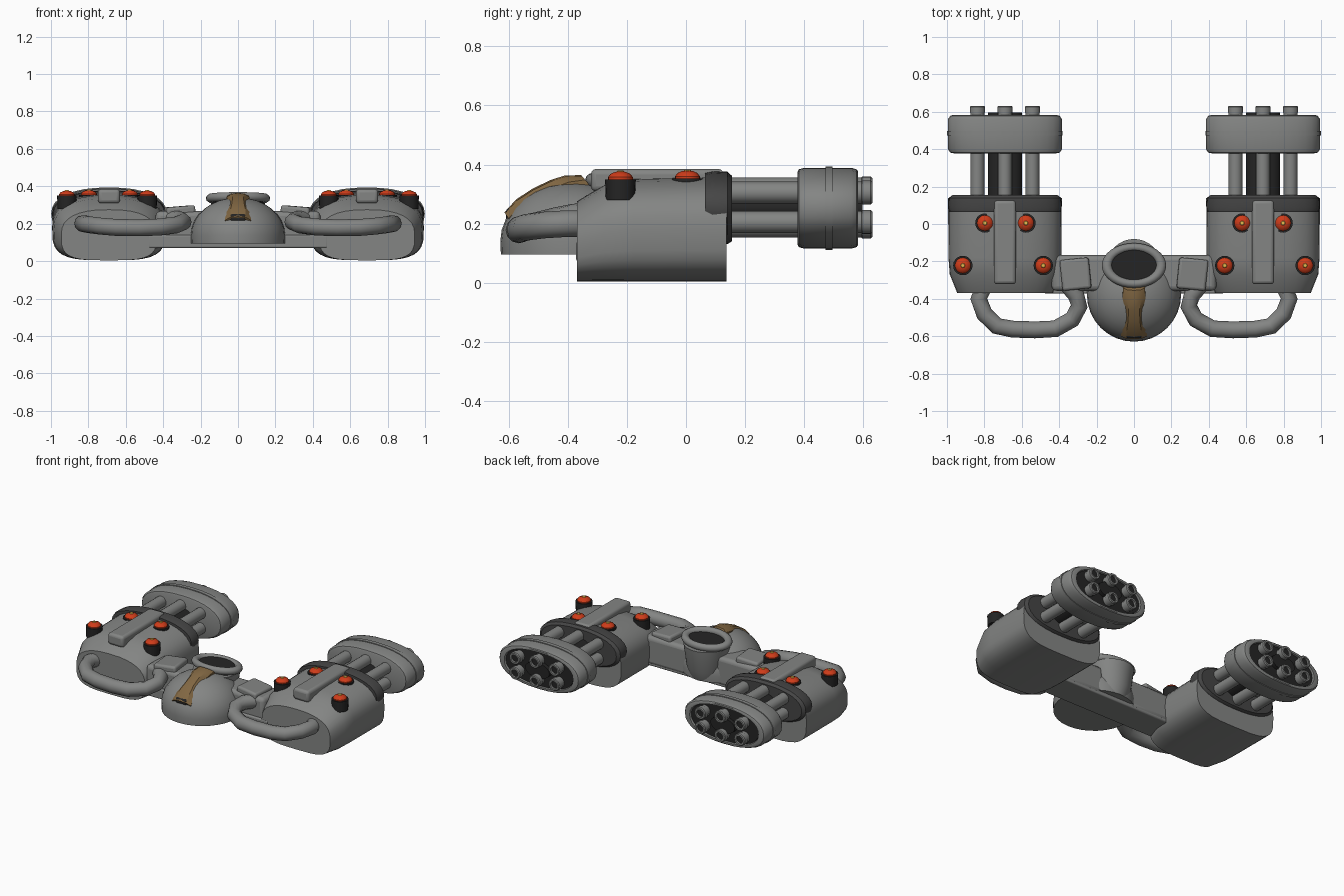
import bpy, bmesh, math
from mathutils import Vector, Matrix

if "Cube" in bpy.data.objects:
    bpy.data.objects.remove(bpy.data.objects["Cube"])


def mat(name, rgb):
    m = bpy.data.materials.new(name)
    m.diffuse_color = (*rgb, 1)
    m.use_nodes = True
    m.node_tree.nodes["Principled BSDF"].inputs["Base Color"].default_value = m.diffuse_color
    return m


GREY = mat("grey_metal", (0.23, 0.235, 0.23))
DARK = mat("dark_grey", (0.06, 0.06, 0.06))
BLACK = mat("black", (0.018, 0.018, 0.018))
RED = mat("red", (0.62, 0.045, 0.01))
YELLOW = mat("yellow", (0.8, 0.5, 0.08))
BROWN = mat("brown", (0.22, 0.135, 0.055))


def finish(name, bm, material, angle=35, bevel=0):
    bmesh.ops.recalc_face_normals(bm, faces=bm.faces)
    me = bpy.data.meshes.new(name)
    bm.to_mesh(me)
    bm.free()
    me.materials.append(material)
    ob = bpy.data.objects.new(name, me)
    bpy.context.collection.objects.link(ob)
    if bevel:
        b = ob.modifiers.new("bevel", "BEVEL")
        b.width, b.segments, b.limit_method = bevel, 3, "ANGLE"
    bpy.ops.object.select_all(action="DESELECT")
    ob.select_set(True)
    bpy.context.view_layer.objects.active = ob
    bpy.ops.object.shade_smooth_by_angle(angle=math.radians(angle))
    return ob


def skin(name, rings, material, angle=35, cap=True, closed=False):
    """Bridge equal rings of points into a surface."""
    bm = bmesh.new()
    vs = [[bm.verts.new(p) for p in r] for r in rings]
    n = len(vs[0])
    for i in range(len(vs) - (0 if closed else 1)):
        a, b = vs[i], vs[(i + 1) % len(vs)]
        for j in range(n):
            k = (j + 1) % n
            bm.faces.new((a[j], a[k], b[k], b[j]))
    if cap and not closed:
        bm.faces.new(vs[0])
        bm.faces.new(vs[-1])
    return finish(name, bm, material, angle)


def oval(cx, y, hw, z0, z1, low=2, high=2, n=32):
    """Upright oval section with separate squareness below and above."""
    out = []
    for i in range(n):
        t = 2 * math.pi * i / n
        c, s = math.cos(t), math.sin(t)
        e = 2 / (high if s >= 0 else low)
        out.append((cx + hw * math.copysign(abs(c) ** e, c), y,
                    (z0 + z1) / 2 + (z1 - z0) / 2 * math.copysign(abs(s) ** e, s)))
    return out


def cyl_y(name, x, z, r, y0, y1, material, n=16):
    return skin(name, [oval(x, y, r, z - r, z + r, n=n) for y in (y0, y1)], material)


def lathe(name, x, y, profile, material, n=20):
    return skin(name, [[(x + r * math.cos(2 * math.pi * i / n), y + r * math.sin(2 * math.pi * i / n), z)
                        for i in range(n)] for r, z in profile], material)


def box(name, centre, size, material, bevel=0.01, rot=Matrix()):
    bm = bmesh.new()
    bmesh.ops.create_cube(bm, size=1, matrix=Matrix.Translation(centre) @ rot @ Matrix.Diagonal((*size, 1)))
    return finish(name, bm, material, 35, bevel)


def tube(name, pts, r, material, n=12):
    pts = [Vector(p) for p in pts]
    rings = []
    for i, p in enumerate(pts):
        d = (pts[min(i + 1, len(pts) - 1)] - pts[max(i - 1, 0)]).normalized()
        side = d.cross(Vector((0, 0, 1))).normalized()
        up = side.cross(d)
        rings.append([p + r * (math.cos(2 * math.pi * j / n) * side + math.sin(2 * math.pi * j / n) * up)
                      for j in range(n)])
    return skin(name, rings, material, 60)


for s, tag in ((1, "right"), (-1, "left")):
    cx = s * 0.69
    # gun housing with tapered front
    skin(f"{tag}_housing", [oval(cx, y, w, 0.004, z, 3.6, 2.5) for y, w, z in
         ((-0.37, 0.255, 0.275), (-0.27, 0.295, 0.335), (-0.18, 0.302, 0.352), (0.138, 0.304, 0.36))],
         GREY)
    # dark collar behind the barrels
    skin(f"{tag}_collar", [oval(cx, y, w, z0, z1, 2.3, 2.3) for y, w, z0, z1 in
         ((0.065, 0.296, 0.14, 0.372), (0.09, 0.303, 0.13, 0.378), (0.14, 0.3, 0.13, 0.376),
          (0.155, 0.28, 0.14, 0.362))], DARK)
    # top rib
    box(f"{tag}_top_rib", (cx, -0.097, 0.347), (0.118, 0.45, 0.076), GREY, 0.018)
    # barrel shroud, raised band and recessed face
    skin(f"{tag}_shroud", [oval(cx, y, 0.305 * k, 0.252 - 0.137 * k, 0.252 + 0.137 * k, 2.3, 2.3)
         for y, k in ((0.378, 0.9), (0.382, 0.96), (0.4, 1), (0.56, 1), (0.578, 0.96), (0.582, 0.92),
                      (0.582, 0.84), (0.565, 0.82))], GREY)
    skin(f"{tag}_shroud_band", [oval(cx, y, 0.309, 0.111, 0.394, 2.3, 2.3) for y in (0.472, 0.497)], GREY)
    skin(f"{tag}_shroud_face", [oval(cx, y, 0.25, 0.14, 0.364, 2.3, 2.3) for y in (0.56, 0.572)], BLACK)
    # spindle and six barrels with dark bores
    skin(f"{tag}_spindle", [oval(cx, y, 0.09, 0.2, 0.305) for y in (0.15, 0.597)], BLACK)
    for i, (dx, z) in enumerate(((0, 0.319), (0, 0.19), (0.147, 0.305), (0.147, 0.205),
                                 (-0.147, 0.305), (-0.147, 0.205))):
        skin(f"{tag}_barrel_{i}", [oval(cx + dx, y, r, z - r, z + r, n=16) for y, r in
             ((0.15, 0.037), (0.595, 0.037), (0.596, 0.041), (0.625, 0.041), (0.631, 0.036),
              (0.631, 0.025), (0.615, 0.025))], GREY)
        cyl_y(f"{tag}_bore_{i}", cx + dx, z, 0.0245, 0.612, 0.618, BLACK, 12)
    # indicator lamps
    for i, (dx, y, z) in enumerate(((-0.112, 0.005, 0.348), (0.107, 0.005, 0.348),
                                    (-0.205, -0.222, 0.345), (0.225, -0.222, 0.345))):
        lathe(f"{tag}_lamp_base_{i}", cx + s * dx, y, ((0.05, z - 0.065), (0.052, z + 0.005)), BLACK)
        lathe(f"{tag}_lamp_{i}", cx + s * dx, y, ((0.042, z + 0.002), (0.042, z + 0.012),
              (0.034, z + 0.023), (0.018, z + 0.03), (0.002, z + 0.032)), RED)
        lathe(f"{tag}_lamp_tip_{i}", cx + s * dx, y, ((0.014, z + 0.029), (0.01, z + 0.034)), YELLOW, 8)
    # looped front handle
    tube(f"{tag}_handle", [(s * x, y, z) for x, y, z in (
        (0.80, -0.33, 0.2), (0.83, -0.40, 0.2), (0.80, -0.48, 0.195), (0.735, -0.545, 0.187),
        (0.65, -0.562, 0.18), (0.53, -0.566, 0.178), (0.42, -0.56, 0.182), (0.33, -0.51, 0.193),
        (0.293, -0.44, 0.21), (0.31, -0.38, 0.222), (0.36, -0.32, 0.225))], 0.045, GREY)
    # arm between centre and housing, with a raised pad
    box(f"{tag}_arm", (s * 0.27, -0.262, 0.172), (0.34, 0.19, 0.19), GREY, 0.025)
    box(f"{tag}_arm_pad", (s * 0.312, -0.268, 0.268), (0.155, 0.165, 0.05), GREY, 0.014,
        Matrix.Rotation(s * -0.1, 4, "Z") @ Matrix.Rotation(s * 0.08, 4, "Y"))

# flat cross plate under the arms
box("cross_plate", (0, -0.272, 0.105), (0.96, 0.2, 0.068), GREY, 0.008)

# centre dome
dome = [(0.25, 0.095), (0.252, 0.14)] + [
    (0.252 * math.cos(a), 0.14 + 0.2 * math.sin(a)) for a in [math.pi / 2 * i / 8 for i in range(1, 8)]]
lathe("centre_dome", 0, -0.377, dome + [(0.004, 0.34)], GREY, 32)

# neck, rim ring and dark well
lathe("neck", 0, -0.225, ((0.1, 0.095), (0.125, 0.16), (0.145, 0.31)), GREY, 32)
rim = []
for i in range(32):
    t = 2 * math.pi * i / 32
    rim.append([((0.145 + 0.027 * math.cos(a)) * math.cos(t),
                 -0.222 + (0.098 + 0.022 * math.cos(a)) * math.sin(t),
                 0.336 - 0.05 * math.sin(t) * 0.2 + 0.024 * math.sin(a))
                for a in [2 * math.pi * j / 10 for j in range(10)]])
skin("rim_ring", rim, GREY, 60, closed=True)
skin("rim_well", [[(0.135 * math.cos(2 * math.pi * i / 24), -0.222 + 0.09 * math.sin(2 * math.pi * i / 24), z)
                   for i in range(24)] for z in (0.3, 0.342)], BLACK)

# brown grip arched over the dome
grip = []
for y, z, w, h in ((-0.615, 0.238, 0.07, 0.045), (-0.575, 0.282, 0.066, 0.05), (-0.52, 0.318, 0.052, 0.055),
                   (-0.46, 0.347, 0.05, 0.055), (-0.41, 0.363, 0.062, 0.05), (-0.355, 0.364, 0.058, 0.035)):
    grip.append([(w * x, y + 0.03 * d, z - h * d) for x, d in
                 ((-1, 1), (-1, 0.45), (-0.6, 0.08), (0, 0), (0.6, 0.08), (1, 0.45), (1, 1))])
skin("brown_grip", grip, BROWN, 30)
box("grip_socket", (0, -0.585, 0.232), (0.085, 0.05, 0.04), BLACK, 0.012)
